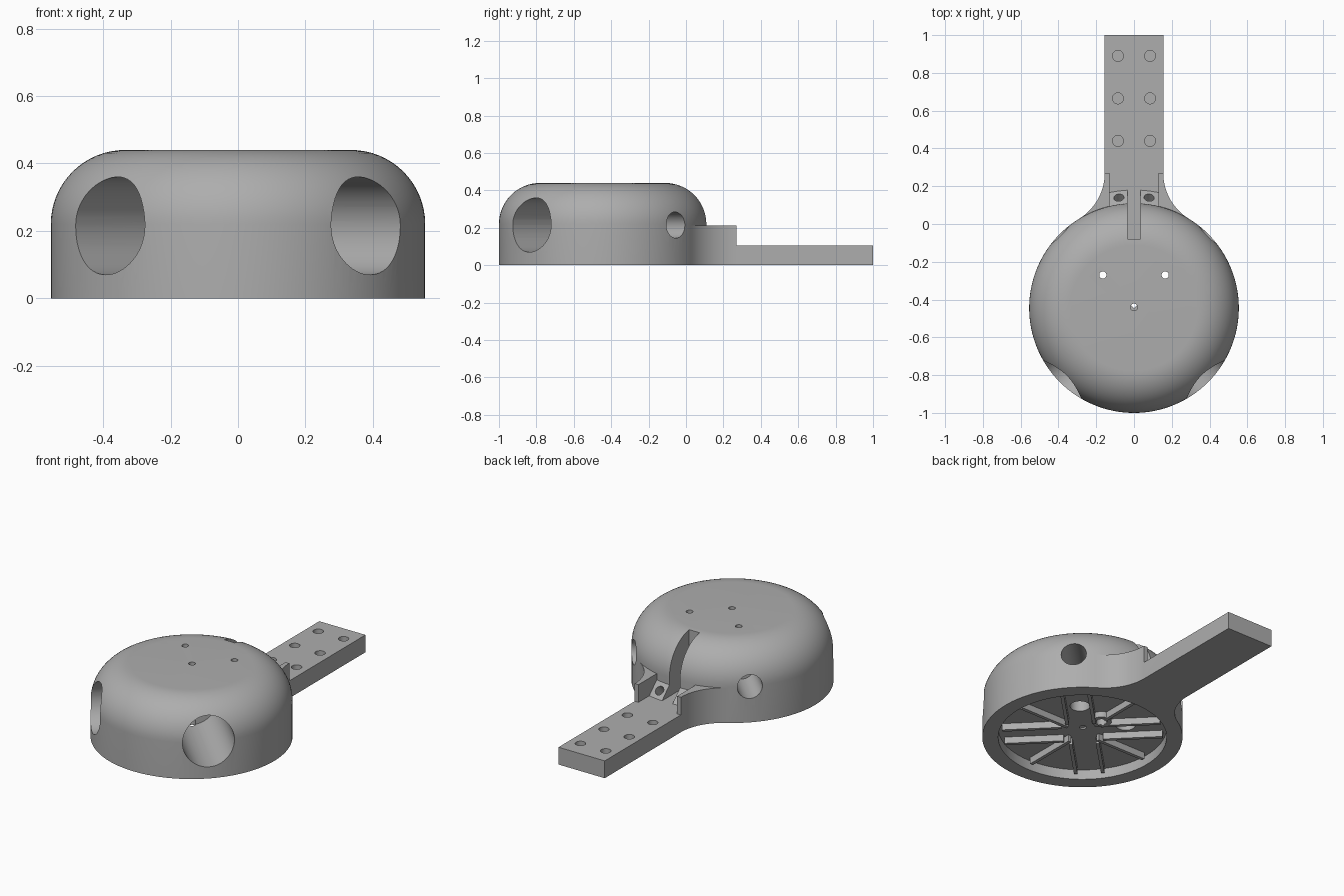
import bpy
import math
from mathutils import Vector

if "Cube" in bpy.data.objects:
    bpy.data.objects.remove(bpy.data.objects["Cube"], do_unlink=True)

grey = bpy.data.materials.new("plain grey")
grey.use_nodes = True
colour = (0.42, 0.42, 0.42, 1)
grey.diffuse_color = colour
for node in grey.node_tree.nodes:
    if node.type == "BSDF_PRINCIPLED":
        node.inputs["Base Color"].default_value = colour

CENTRE = Vector((0, -0.445, 0))
RADIUS = 0.555
HANDLE_X, HANDLE_Z = 0.155, 0.105
RECESS_Z, TUBE_Z = 0.06, 0.215


def mesh_object(name, verts, faces):
    mesh = bpy.data.meshes.new(name)
    mesh.from_pydata(verts, [], faces)
    mesh.materials.append(grey)
    obj = bpy.data.objects.new(name, mesh)
    bpy.context.scene.collection.objects.link(obj)
    return obj


def loft(name, rings):
    """Closed solid through rings of equal point count, bottom to top."""
    n = len(rings[0])
    faces = [tuple(reversed(range(n)))]
    for k in range(len(rings) - 1):
        a, b = k * n, (k + 1) * n
        faces += [(a + i, a + (i + 1) % n, b + (i + 1) % n, b + i) for i in range(n)]
    faces.append(tuple(range((len(rings) - 1) * n, len(rings) * n)))
    return mesh_object(name, [p for ring in rings for p in ring], faces)


def prism(name, outline, z0, z1):
    return loft(name, [[(x, y, z) for x, y in outline] for z in (z0, z1)])


def box(name, x0, x1, y0, y1, z0, z1):
    return prism(name, [(x0, y0), (x1, y0), (x1, y1), (x0, y1)], z0, z1)


def lathe(name, profile, centre, n):
    turn = [2 * math.pi * i / n for i in range(n)]
    return loft(name, [[(centre[0] + r * math.cos(a), centre[1] + r * math.sin(a), z)
                        for a in turn] for r, z in profile])


def rod(name, radius, start, end, n=48):
    start, end = Vector(start), Vector(end)
    obj = lathe(name, [(radius, 0), (radius, (end - start).length)], (0, 0), n)
    turn = (end - start).to_track_quat("Z", "Y").to_matrix().to_4x4()
    turn.translation = start
    obj.data.transform(turn)
    return obj


def combine(target, other, operation="DIFFERENCE"):
    mod = target.modifiers.new("combine", "BOOLEAN")
    mod.operation, mod.solver, mod.object = operation, "EXACT", other
    bpy.context.view_layer.objects.active = target
    bpy.ops.object.modifier_apply(modifier=mod.name)
    bpy.data.objects.remove(other, do_unlink=True)


# Rounded drum
round_r, top = 0.22, 0.44
profile = [(RADIUS, 0)]
for i in range(17):
    a = math.pi / 2 * i / 16
    profile.append((RADIUS - round_r + round_r * math.cos(a), top - round_r + round_r * math.sin(a)))
body = lathe("housing", profile, CENTRE, 128)

# Neck that flares from the handle into the drum
fillet, neck_end = 0.284, 0.27
sweep = math.atan2(neck_end - CENTRE.y, HANDLE_X + fillet)
flare = [(HANDLE_X + fillet - fillet * math.cos(sweep * i / 16),
          neck_end - fillet * math.sin(sweep * i / 16)) for i in range(17)]
outline = [(-x, y) for x, y in flare] + [(-0.2, -0.15), (0.2, -0.15)] + flare[::-1]
neck = prism("neck", outline, 0, 0.212)
combine(neck, box("pocket", -0.13, 0.13, -0.05, 0.4, HANDLE_Z, 0.4))
combine(neck, box("handle", -HANDLE_X, HANDLE_X, 0, 1, 0, HANDLE_Z), "UNION")

# Sloping screw seat between the neck walls
seat = lathe("seat", [(0.645, 0.085), (0.53, 0.2)], CENTRE, 128)
combine(seat, box("seat_limit", -0.13, 0.13, -0.05, 0.3, 0, 0.4), "INTERSECT")
combine(neck, seat, "UNION")
combine(body, neck, "UNION")

# Slot at the back and shallow recess underneath
combine(body, box("slot", -0.035, 0.035, -0.08, 0.19, HANDLE_Z, 0.6))
combine(body, lathe("recess", [(0.467, -0.1), (0.467, RECESS_Z)], CENTRE, 96))

for side in (-1, 1):
    # Wide front ports and narrow rear ports
    front = Vector((side, -1, 0)).normalized()
    rear = Vector((side, 1, 0)).normalized()
    axis = CENTRE + Vector((0, 0, TUBE_Z))
    combine(body, rod("front_port", 0.145, axis, axis + front, 64))
    combine(body, rod("rear_port", 0.07, axis + rear * 0.3, axis + rear))
    combine(body, rod("rear_pilot", 0.02, axis + rear * 0.05, axis + rear * 0.4, 24))
    # Tilted screw holes in the seat
    tilt = Vector((0, 0.06, 0.06))
    spot = Vector((side * 0.08, 0.14, 0.14))
    combine(body, rod("seat_hole", 0.027, spot - tilt, spot + tilt, 24))
    # Blind holes in the handle
    for y in (0.44, 0.665, 0.89):
        combine(body, rod("handle_hole", 0.029, (side * 0.085, y, 0.03), (side * 0.085, y, 0.2), 32))

# Stiffening ribs under the drum
for step in range(8):
    a = math.pi / 4 * step
    along = Vector((math.cos(a), math.sin(a), 0))
    across = Vector((-along.y, along.x, 0))
    for offset in ((-0.075, 0.075) if step % 2 else (0,)):
        ring = []
        for reach, half in ((0.11, -0.01), (0.44, -0.01), (0.44, 0.01), (0.11, 0.01)):
            p = CENTRE + along * reach + across * (offset + half)
            ring.append((p.x, p.y))
        combine(body, prism("rib", ring, 0.02, RECESS_Z + 0.006), "UNION")
combine(body, rod("boss", 0.055, (0, -0.28, 0.025), (0, -0.28, RECESS_Z + 0.006), 32), "UNION")
combine(body, rod("boss_hole", 0.03, (0, -0.28, 0), (0, -0.28, 0.1), 24))

# Vertical screw holes with wide lower ends
for x, y in ((0, -0.44), (-0.165, -0.27), (0.165, -0.27)):
    combine(body, rod("screw_hole", 0.019, (x, y, -0.1), (x, y, 0.6), 24))
    combine(body, rod("screw_clearance", 0.055, (x, y, -0.1), (x, y, 0.34), 32))

# Smooth the curved walls and keep the edges sharp
bpy.ops.object.select_all(action="DESELECT")
body.select_set(True)
bpy.context.view_layer.objects.active = body
bpy.ops.object.shade_smooth_by_angle(angle=math.radians(30))
